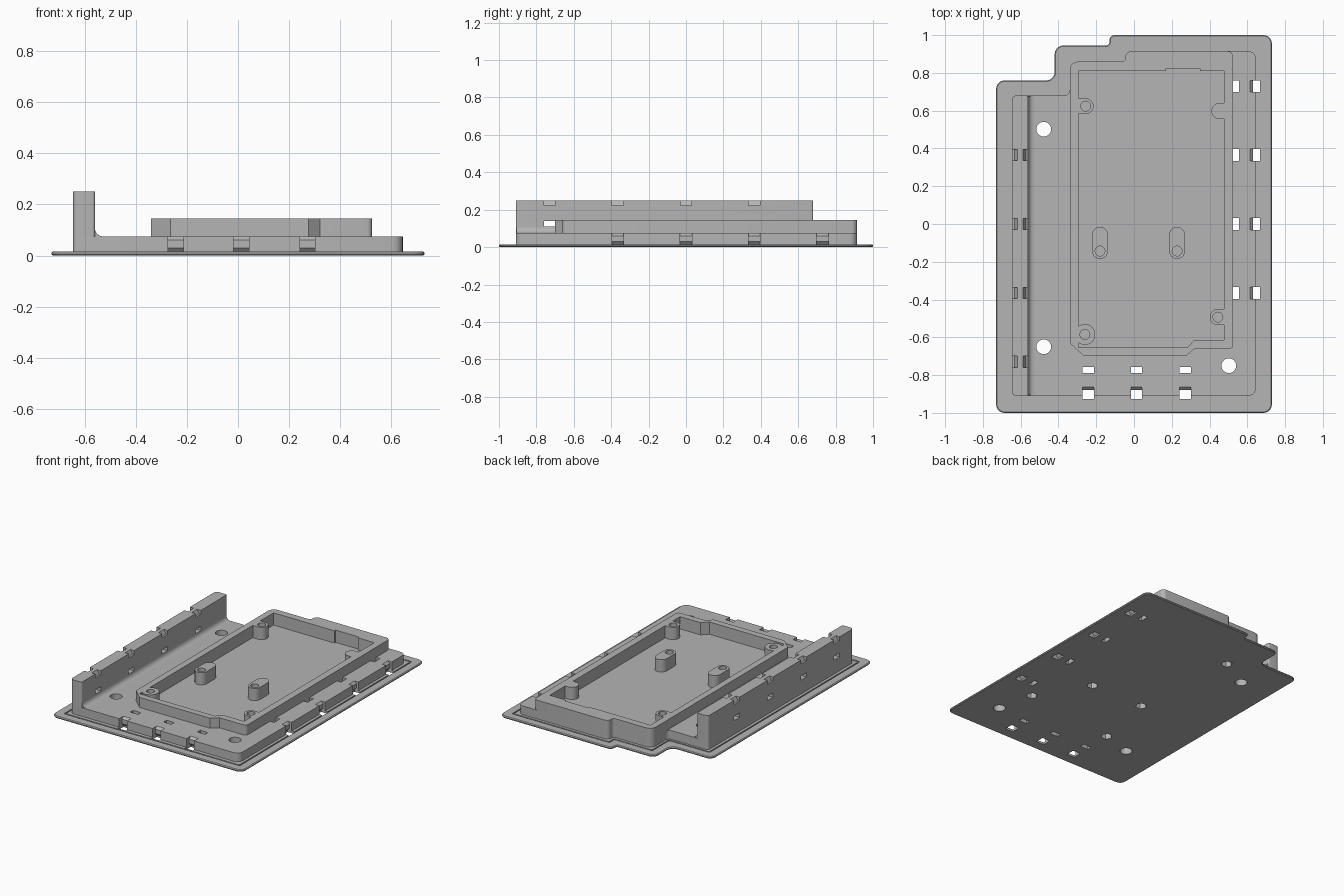
import bpy, bmesh, math
from mathutils import Vector

if "Cube" in bpy.data.objects:
    bpy.data.objects.remove(bpy.data.objects["Cube"])

grey = bpy.data.materials.new("plain grey")
grey.diffuse_color = (0.46, 0.46, 0.46, 1)
grey.use_nodes = True
grey.node_tree.nodes["Principled BSDF"].inputs["Base Color"].default_value = grey.diffuse_color


def rounded(pts, n=6):
    """Replace each (x, y, r) corner with an arc of radius r."""
    out = []
    for i, (x, y, r) in enumerate(pts):
        p = Vector((x, y))
        if r <= 0:
            out.append((x, y))
            continue
        a = (Vector(pts[i - 1][:2]) - p).normalized()
        b = (Vector(pts[(i + 1) % len(pts)][:2]) - p).normalized()
        half = a.angle(b) / 2
        c = p + (a + b).normalized() * (r / math.sin(half))
        t = r / math.tan(half)
        u, v = p + a * t - c, p + b * t - c
        ang = u.angle(v)
        for k in range(n + 1):
            s = k / n
            q = (u * math.sin((1 - s) * ang) + v * math.sin(s * ang)) / math.sin(ang)
            out.append(tuple(c + q))
    return out


def rect(x0, x1, y0, y1):
    return [(x0, y0), (x1, y0), (x1, y1), (x0, y1)]


def circle(x, y, r, n=24):
    return [(x + r * math.cos(2 * math.pi * k / n), y + r * math.sin(2 * math.pi * k / n)) for k in range(n)]


def pill(x0, y0, x1, y1, r, n=12):
    """Stadium outline around the segment from (x0, y0) to (x1, y1)."""
    d = math.atan2(y1 - y0, x1 - x0)
    arc = [d - math.pi / 2 + math.pi * k / n for k in range(n + 1)]
    return ([(x1 + r * math.cos(t), y1 + r * math.sin(t)) for t in arc]
            + [(x0 - r * math.cos(t), y0 - r * math.sin(t)) for t in arc])


def build(name, prisms):
    """One object from prisms (outline, low, high, axis)."""
    place = {"z": lambda a, b, h: (a, b, h), "y": lambda a, b, h: (a, h, b), "x": lambda a, b, h: (h, a, b)}
    bm = bmesh.new()
    for pts, lo, hi, axis in prisms:
        f = place[axis]
        low = [bm.verts.new(f(a, b, lo)) for a, b in pts]
        top = [bm.verts.new(f(a, b, hi)) for a, b in pts]
        bm.faces.new(low)
        bm.faces.new(top)
        for i in range(len(pts)):
            j = (i + 1) % len(pts)
            bm.faces.new((low[i], low[j], top[j], top[i]))
    bmesh.ops.recalc_face_normals(bm, faces=bm.faces)
    mesh = bpy.data.meshes.new(name)
    bm.to_mesh(mesh)
    bm.free()
    mesh.materials.append(grey)
    ob = bpy.data.objects.new(name, mesh)
    bpy.context.collection.objects.link(ob)
    return ob


def cut(ob, *cutters):
    for c in cutters:
        m = ob.modifiers.new("cut", "BOOLEAN")
        m.operation, m.solver, m.object = "DIFFERENCE", "EXACT", c
        bpy.context.view_layer.objects.active = ob
        bpy.ops.object.modifier_apply(modifier=m.name)


def stepped(d, r):
    """Flange outline with the stepped back left corner, moved inwards by d."""
    return rounded([(-.73 + d, -1 + d, r), (.73 - d, -1 + d, r), (.73 - d, 1 - d, r), (-.13 + d, 1 - d, r * .6),
                    (-.13 + d, .945 - d, r * .4), (-.42 + d, .945 - d, r), (-.42 + d, .76 - d, r),
                    (-.73 + d, .76 - d, r)])


# Outlines
body_outline = rounded([(-.645, -.91, .02), (.645, -.91, .04), (.645, .915, .04), (-.045, .915, .03),
                        (-.045, .86, .02), (-.34, .86, .045), (-.34, .68, .03), (-.645, .68, .02)])
frame_outline = rounded([(-.34, -.63, 0), (-.265, -.70, 0), (.275, -.70, 0), (.32, -.66, 0), (.525, -.66, .02),
                         (.525, .915, .03), (-.045, .915, .03), (-.045, .86, .02), (-.34, .86, .045)])
opening_outline = [(-.295, -.655), (.28, -.655), (.32, -.614), (.476, -.614), (.476, .81), (.35, .81),
                   (.35, .823), (.17, .823), (.17, .81), (-.295, .81)]
FLOOR, BODY, TOP = .06, .075, .145

# Screw posts: outline and hole centre
posts = [("slot_post_left", pill(-.18, -.143, -.18, -.057, .042), (-.18, -.143)),
         ("slot_post_right", pill(.228, -.143, .228, -.057, .042), (.228, -.143)),
         ("corner_post_back_left", pill(-.28, .624, -.256, .624, .042), (-.256, .624)),
         ("corner_post_front_left", circle(-.26, -.585, .055), (-.26, -.585)),
         ("corner_post_front_right", pill(.475, -.493, .444, -.493, .043), (.444, -.493))]

# Cutters: strap slots along the right and front edges, mounting holes, hex nut recesses
bite = [(.614, .09), (.614, .075), (.63, .06), (.63, .03), (.614, .012), (.614, -.01), (.667, -.01), (.667, .09)]
holes = []
for y in (-.365, 0, .365, .73):
    holes.append((bite, y - .031, y + .031, "y"))
    holes.append((rect(.524, .555, y - .031, y + .031), -.01, .09, "z"))
for x in (-.243, .013, .272):
    holes.append(([(-a - .25 if a < .65 else -.926, b) for a, b in bite], x - .03, x + .03, "x"))
    holes.append((rect(x - .03, x + .03, -.79, -.758), -.01, .09, "z"))
for x, y in ((-.478, .502), (-.478, -.65), (.502, -.75)):
    holes.append((circle(x, y, .039), -.01, .09, "z"))
for _, _, (x, y) in posts:
    holes.append((circle(x, y, .036, 6), -.01, .05, "z"))
hole_cutter = build("hole_cutter", holes)
opening_cutter = build("opening_cutter", [(opening_outline, FLOOR, .2, "z")])
groove_cutter = build("groove_cutter", [(stepped(.057, .012), .008, .03, "z")])
groove_core = build("groove_core", [(stepped(.066, .008), 0, .05, "z")])
cut(groove_cutter, groove_core)

# Base flange with softened top edge and a thin groove
flange = build("base_flange", [(stepped(0, .045), 0, .015, "z")])
bev = flange.modifiers.new("edge", "BEVEL")
bev.width, bev.segments, bev.limit_method, bev.angle_limit = .005, 1, "ANGLE", math.radians(60)
bpy.context.view_layer.objects.active = flange
bpy.ops.object.modifier_apply(modifier=bev.name)
for v in flange.data.vertices:      # keep the underside square
    if v.co.z < .004:
        v.co.z = 0
cut(flange, groove_cutter, hole_cutter)

# Raised body and the frame around the sunken bay
body = build("raised_body", [(body_outline, .015, BODY, "z")])
cut(body, opening_cutter, hole_cutter)
frame = build("bay_frame", [(frame_outline, BODY, TOP, "z")])
cut(frame, opening_cutter)

# Posts with blind screw holes, and the plain bump on the right wall
made = [flange, body, frame]
for name, outline, (x, y) in posts:
    post = build(name, [(outline, FLOOR, TOP, "z")])
    drill = build("drill", [(circle(x, y, .026), .08, .2, "z")])
    cut(post, drill)
    bpy.data.objects.remove(drill)
    made.append(post)
made.append(build("wall_bump", [(pill(.48, .598, .453, .598, .043), FLOOR, TOP, "z")]))

# Tall side wall with strap notches on top and strap holes near its foot
wall = build("side_wall", [(rounded([(-.645, -.91, .02), (-.56, -.91, .01), (-.56, .68, .01), (-.645, .68, .02)]),
                            BODY, .25, "z")])
straps = []
for y in (-.73, -.365, 0, .365):
    span = (y - .03, y + .03, "y")
    straps.append(([(-.67, .222), (-.632, .222), (-.615, .252), (-.615, .27), (-.67, .27)], *span))
    straps.append(([(-.53, .222), (-.573, .222), (-.59, .252), (-.59, .27), (-.53, .27)], *span))
    straps.append((rect(-.7, -.5, .11, .14), *span))
strap_cutter = build("strap_cutter", straps)
cut(wall, strap_cutter)

# Curved fillet at the foot of the wall
arc = [(-.528 - .032 * math.sin(t), .107 - .032 * math.cos(t)) for t in [k * math.pi / 12 for k in range(7)]]
fillet = build("wall_fillet", [([(-.56, BODY)] + arc, -.905, .675, "y")])
made += [wall, fillet]

for c in (hole_cutter, opening_cutter, groove_cutter, groove_core, strap_cutter):
    bpy.data.objects.remove(c)

# Smooth the curved sides, keep hard edges
bpy.ops.object.select_all(action="DESELECT")
for ob in made:
    ob.select_set(True)
bpy.context.view_layer.objects.active = flange
bpy.ops.object.shade_smooth_by_angle(angle=math.radians(32))
